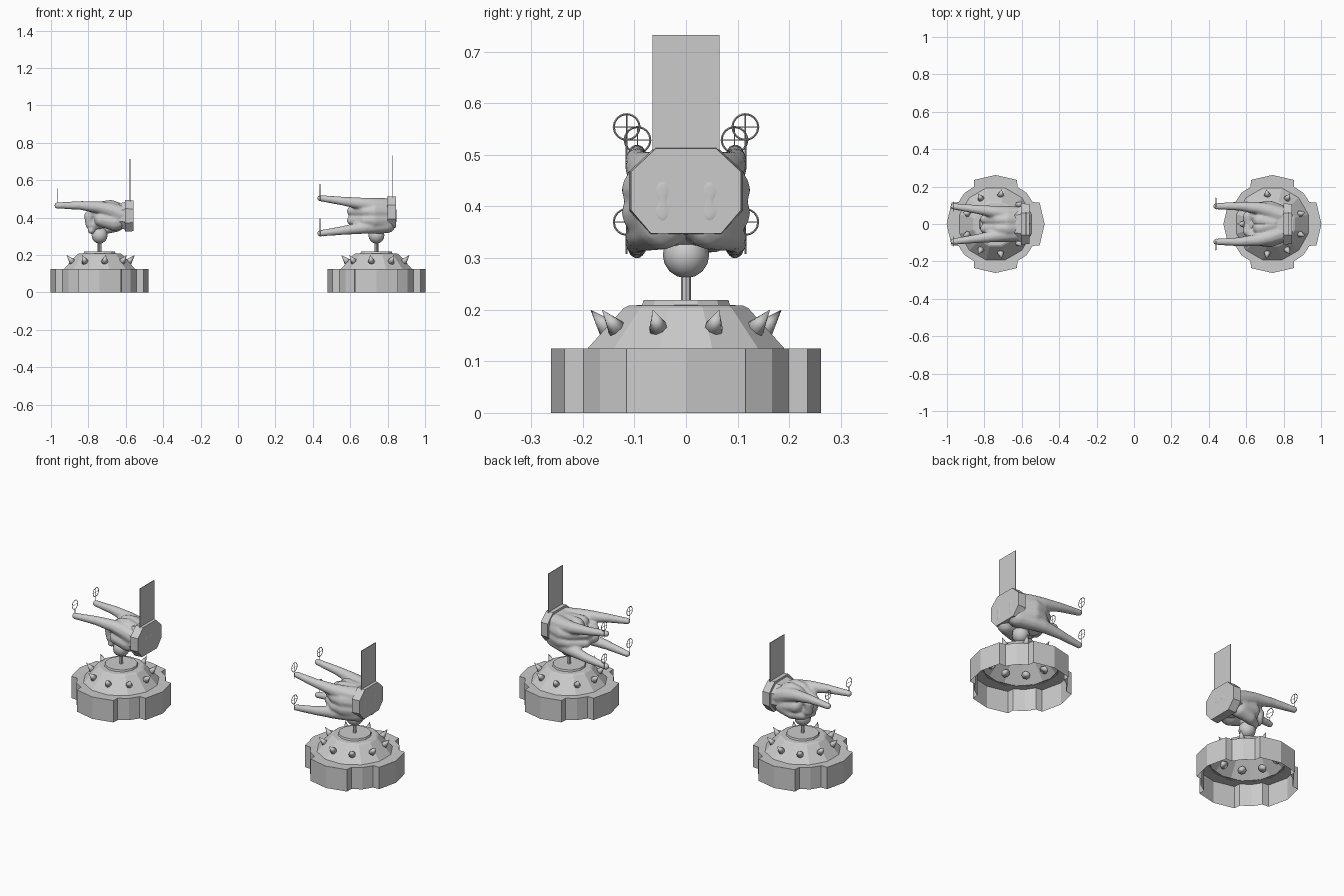
import bpy, bmesh
from math import sin, cos, pi, radians
from mathutils import Vector, Matrix

if "Cube" in bpy.data.objects:
    bpy.data.objects.remove(bpy.data.objects["Cube"])


def add(name, bm, smooth=False):
    me = bpy.data.meshes.new(name)
    bmesh.ops.recalc_face_normals(bm, faces=bm.faces)
    for f in bm.faces:
        f.smooth = smooth
    bm.to_mesh(me)
    bm.free()
    ob = bpy.data.objects.new(name, me)
    bpy.context.collection.objects.link(ob)
    return ob


def loft(bm, rings, cap_start=False, cap_end=False):
    rows = [[bm.verts.new(p) for p in r] for r in rings]
    n = len(rows[0])
    for a, b in zip(rows, rows[1:]):
        for i in range(n):
            j = (i + 1) % n
            bm.faces.new((a[i], a[j], b[j], b[i]))
    if cap_start:
        bm.faces.new(rows[0])
    if cap_end:
        bm.faces.new(rows[-1])


def tube(bm, a, b, r1, r2=None, seg=6):
    a, b = Vector(a), Vector(b)
    d = b - a
    m = Matrix.Translation((a + b) / 2) @ d.to_track_quat('Z', 'Y').to_matrix().to_4x4()
    bmesh.ops.create_cone(bm, cap_ends=True, segments=seg, radius1=r1,
                          radius2=r1 if r2 is None else r2, depth=d.length, matrix=m)


def polar(r, deg, z, cx=0):
    return (cx + r * cos(radians(deg)), r * sin(radians(deg)), z)


def stand(side, cx, s):
    # hollow plinth with four protruding tabs
    outline = []
    for q in range(4):
        for a, r in ((0, .262), (26, .262), (30.5, .23), (45, .235), (59.5, .23), (64, .262)):
            outline.append((r, a + 90 * q))
    bm = bmesh.new()
    loft(bm, [[polar(r, a, 0, cx) for r, a in outline],
              [polar(r, a, .125, cx) for r, a in outline],
              [polar(.19, a, .123, cx) for r, a in outline]])
    add(side + "_plinth", bm)
    # faceted dome and top disc, open below
    bm = bmesh.new()
    loft(bm, [[polar(r, 30 * k + 15, z, cx) for k in range(12)] for r, z in
              ((.2, .122), (.125, .203), (.115, .208), (.088, .209), (.085, .219))], cap_end=True)
    add(side + "_dome", bm)
    # spikes around the dome
    bm = bmesh.new()
    for k in range(9):
        a = 20 + 40 * k
        if s < 0:
            a = 180 - a
        tube(bm, polar(.15, a, .158, cx), polar(.188, a, .2, cx), .022, 0, 8)
    add(side + "_spikes", bm, True)
    # stem and ball joint
    bm = bmesh.new()
    tube(bm, (cx, 0, .215), (cx, 0, .29), .01, seg=8)
    add(side + "_stem", bm)
    bm = bmesh.new()
    bmesh.ops.create_uvsphere(bm, u_segments=10, v_segments=8, radius=.045,
                              matrix=Matrix.Translation((cx, 0, .306)))
    add(side + "_ball_joint", bm, True)


# hand: chains of blended spheres (along, across, up, radius)
def hand_mesh():
    chains = []
    for s in (-1, 1):
        # outstretched outer finger with its hand bone
        chains.append([(-.05, s * .045, .005, .05), (-.12, s * .055, .03, .042), (-.18, s * .064, .045, .034),
                       (-.28, s * .078, .055, .025), (-.405, s * .094, .055, .018)])
        # curled middle finger with its hand bone
        chains.append([(-.05, s * .02, .005, .055), (-.12, s * .022, .04, .046), (-.165, s * .024, .045, .034),
                       (-.238, s * .025, .0, .026), (-.232, s * .022, -.048, .024), (-.18, s * .022, -.05, .024)])
        # palm and heel
        chains.append([(-.05, s * .03, -.015, .05), (-.10, s * .045, -.035, .048), (-.17, s * .052, -.02, .04)])
    # thumb folded across
    chains.append([(-.09, .05, -.045, .042), (-.15, .055, -.068, .032), (-.20, .03, -.078, .024),
                   (-.225, -.025, -.078, .02)])
    bm = bmesh.new()
    for ch in chains:
        for a, b in zip(ch, ch[1:]):
            a, b = Vector(a), Vector(b)
            for i in range(9):
                p = a.lerp(b, i / 8)
                bmesh.ops.create_icosphere(bm, subdivisions=2, radius=p[3],
                                           matrix=Matrix.Translation(p.xyz))
    return bm


def hand(name, x, y, z, roll=0, mirror=1):
    bm = hand_mesh()
    bm.transform(Matrix.Translation((x, y, z)) @ Matrix.Rotation(roll, 4, 'X')
                 @ Matrix.Diagonal((1, mirror, 1, 1)))
    ob = add(name, bm, True)
    m = ob.modifiers.new("blend", 'REMESH')
    m.mode = 'VOXEL'
    m.voxel_size = .006
    m.use_smooth_shade = True
    m = ob.modifiers.new("soften", 'SMOOTH')
    m.factor = .5
    m.iterations = 6


def cuff(side, x, z):
    section = ((.06, .085), (.11, .038), (.11, -.038), (.07, -.085),
               (-.07, -.085), (-.11, -.038), (-.11, .038), (-.06, .085))
    bm = bmesh.new()
    loft(bm, [[(x + u, a * k, z + b * k) for a, b in section]
              for u, k in ((-.1, .72), (-.045, .86), (-.045, 1), (0, .97))], True, True)
    add(side + "_wrist_cuff", bm)
    # thin upright panel above the cuff
    bm = bmesh.new()
    bmesh.ops.create_cube(bm, size=1, matrix=Matrix.Translation((x - .018, 0, z + .19))
                          @ Matrix.Diagonal((.004, .13, .225, 1)))
    add(side + "_panel", bm)


def charm(name, x, y, z):
    # spoked ring standing on a fingertip
    bm = bmesh.new()
    R, c = .025, z + .062
    pts = [(x, y + R * cos(k * pi / 8), c + R * sin(k * pi / 8)) for k in range(16)]
    for k in range(16):
        tube(bm, pts[k], pts[(k + 1) % 16], .002, seg=4)
    tube(bm, pts[0], pts[8], .0012, seg=4)
    tube(bm, pts[4], pts[12], .0012, seg=4)
    tube(bm, (x, y, z), (x, y, c - R), .002, seg=4)
    add(name, bm)


stand("left", -.74, -1)
stand("right", .74, 1)

# left: one flat hand
LX = -.56
hand("left_hand", LX, 0, .41)
cuff("left", LX, .41)
for s in (-1, 1):
    charm("left_fingertip_ring", LX - .407, s * .094, .467)

# right: two upright hands back to back on one cuff
RX = .845
for s in (-1, 1):
    hand("right_hand", RX, s * .04, .41, -s * pi / 2, s)
    for t in (-1, 1):
        charm("right_fingertip_ring", RX - .407, s * .115, .40 + t * .092)
cuff("right", RX, .43)
